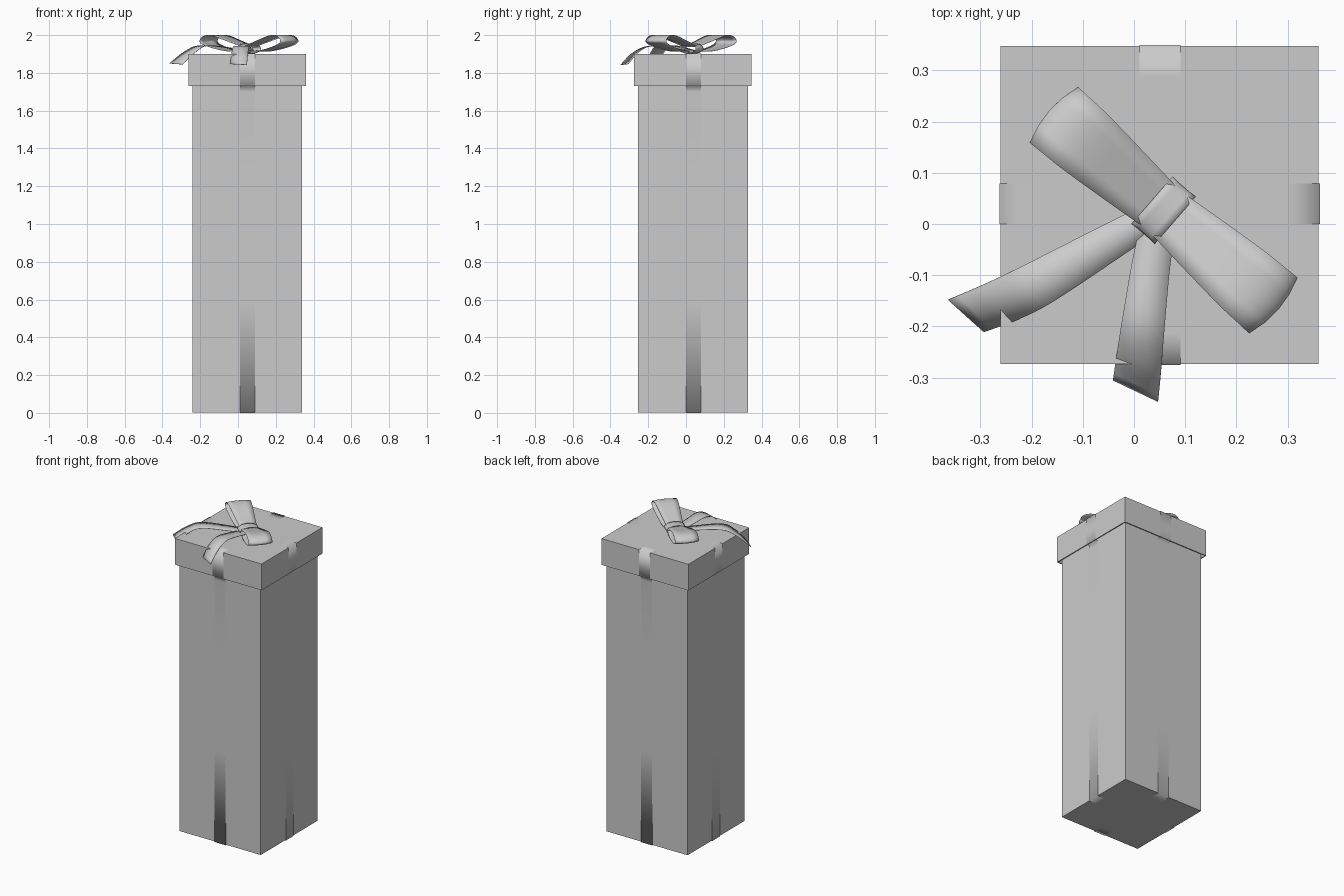
import bpy, bmesh, math
from mathutils import Vector

if "Cube" in bpy.data.objects:
    bpy.data.objects.remove(bpy.data.objects["Cube"])

CX, CY = 0.05, 0.037            # centre of the box
KNOT = Vector((0.058, 0.027, 0))
U = Vector((-0.755, 0.656, 0))  # direction of the bow loops
V = Vector((0.656, 0.755, 0))   # across the bow loops


def sheet(name, rows, closed=False, thick=0.0):
    """Smooth strip lofted through rows of points."""
    bm = bmesh.new()
    grid = [[bm.verts.new(p) for p in row] for row in rows]
    n = len(grid)
    for i in range(n if closed else n - 1):
        a, b = grid[i], grid[(i + 1) % n]
        for j in range(len(a) - 1):
            bm.faces.new((a[j], a[j + 1], b[j + 1], b[j]))
    bmesh.ops.recalc_face_normals(bm, faces=bm.faces)
    if not closed and sum(f.normal.z for f in bm.faces) < 0:
        bmesh.ops.reverse_faces(bm, faces=bm.faces)
    for f in bm.faces:
        f.smooth = True
    me = bpy.data.meshes.new(name)
    bm.to_mesh(me)
    bm.free()
    ob = bpy.data.objects.new(name, me)
    bpy.context.collection.objects.link(ob)
    if thick:
        mod = ob.modifiers.new("thickness", 'SOLIDIFY')
        mod.thickness = thick
        mod.offset = 0
    return ob


def block(name, half, z0, z1):
    bpy.ops.mesh.primitive_cube_add(size=1, location=(CX, CY, (z0 + z1) / 2))
    ob = bpy.context.object
    ob.name = name
    ob.scale = (half * 2, half * 2, z1 - z0)
    bpy.ops.object.transform_apply(location=False, rotation=False, scale=True)
    return ob


def spline(pts, steps=4):
    """Catmull-Rom smoothing of a short list of points."""
    pts = [Vector(p) for p in pts]
    q = [2 * pts[0] - pts[1]] + pts + [2 * pts[-1] - pts[-2]]
    out = []
    for i in range(1, len(q) - 2):
        a, b, c, d = q[i - 1:i + 3]
        for k in range(steps):
            t = k / steps
            out.append(0.5 * (2 * b + (c - a) * t + (2 * a - 5 * b + 4 * c - d) * t * t
                              + (3 * b - a - 3 * c + d) * t ** 3))
    return out + [pts[-1]]


# Box and hollow lid
block("box", 0.29, 0.003, 1.885)
lid = block("lid", 0.311, 1.73, 1.9)
bm = bmesh.new()
bm.from_mesh(lid.data)
bmesh.ops.delete(bm, geom=[f for f in bm.faces if f.normal.z < -0.9], context='FACES')
bm.to_mesh(lid.data)
bm.free()
wall = lid.modifiers.new("wall", 'SOLIDIFY')
wall.thickness = 0.008
wall.offset = -1

# Two ribbons wrapped round box and lid
half = [(0.22, 0.0), (0.292, 0.0), (0.293, 0.6), (0.293, 1.2), (0.293, 1.7),
        (0.296, 1.727), (0.313, 1.735), (0.313, 1.902), (0.25, 1.902)]
profile = half + [(-s, z) for s, z in reversed(half)]
sheet("ribbon_front_back", [[(x, CY + s, z) for x in (0.011, 0.091)] for s, z in profile], True)
sheet("ribbon_left_right", [[(CX + s, y, z) for y in (0.0, 0.079)] for s, z in profile], True)

# Bow loops: distance out, height, half width
path = spline([(0.0, 1.918, 0.05), (0.09, 1.914, 0.058), (0.19, 1.93, 0.066),
               (0.265, 1.952, 0.071), (0.283, 1.972, 0.072), (0.255, 1.995, 0.071),
               (0.2, 1.997, 0.069), (0.1, 1.968, 0.06), (0.0, 1.938, 0.05)])
for name, sign in (("bow_loop_left", 1), ("bow_loop_right", -1)):
    rows = []
    for d, z, w in path:
        bulge = 0.012 * (d / 0.28) ** 4
        rows.append([KNOT + U * sign * (d + bulge * (1 - t * t)) + V * w * t + Vector((0, 0, z))
                     for t in (-1, -0.5, 0, 0.5, 1)])
    sheet(name, rows, thick=0.002)

# Knot band round the middle of the bow
rows = []
for i in range(20):
    a = 2 * math.pi * i / 20
    rows.append([KNOT + U * d + V * 0.06 * r * math.cos(a)
                 + Vector((0, 0, 1.929 + 0.025 * r * math.sin(a)))
                 for d, r in ((-0.03, 1.0), (-0.015, 0.98), (0.015, 0.98), (0.03, 1.0))])
sheet("bow_knot", rows, True, 0.003)

# Tails: matching points down each edge
tails = {
    "bow_tail_left": (
        [(0.05, 0.05, 1.918), (-0.04, 0.008, 1.93), (-0.2, -0.073, 1.945),
         (-0.28, -0.112, 1.915), (-0.363, -0.148, 1.85)],
        [(0.06, -0.005, 1.918), (-0.02, -0.06, 1.93), (-0.155, -0.15, 1.945),
         (-0.225, -0.186, 1.91), (-0.293, -0.211, 1.845)]),
    "bow_tail_front": (
        [(0.02, 0.02, 1.918), (-0.001, -0.06, 1.93), (-0.022, -0.18, 1.942),
         (-0.033, -0.25, 1.91), (-0.041, -0.305, 1.847)],
        [(0.085, 0.01, 1.918), (0.071, -0.08, 1.93), (0.06, -0.2, 1.942),
         (0.053, -0.285, 1.905), (0.047, -0.347, 1.842)]),
}
for name, (left, right) in tails.items():
    rows = [[a, (a + b) / 2, b] for a, b in zip(spline(left), spline(right))]
    sheet(name, rows, thick=0.002)
